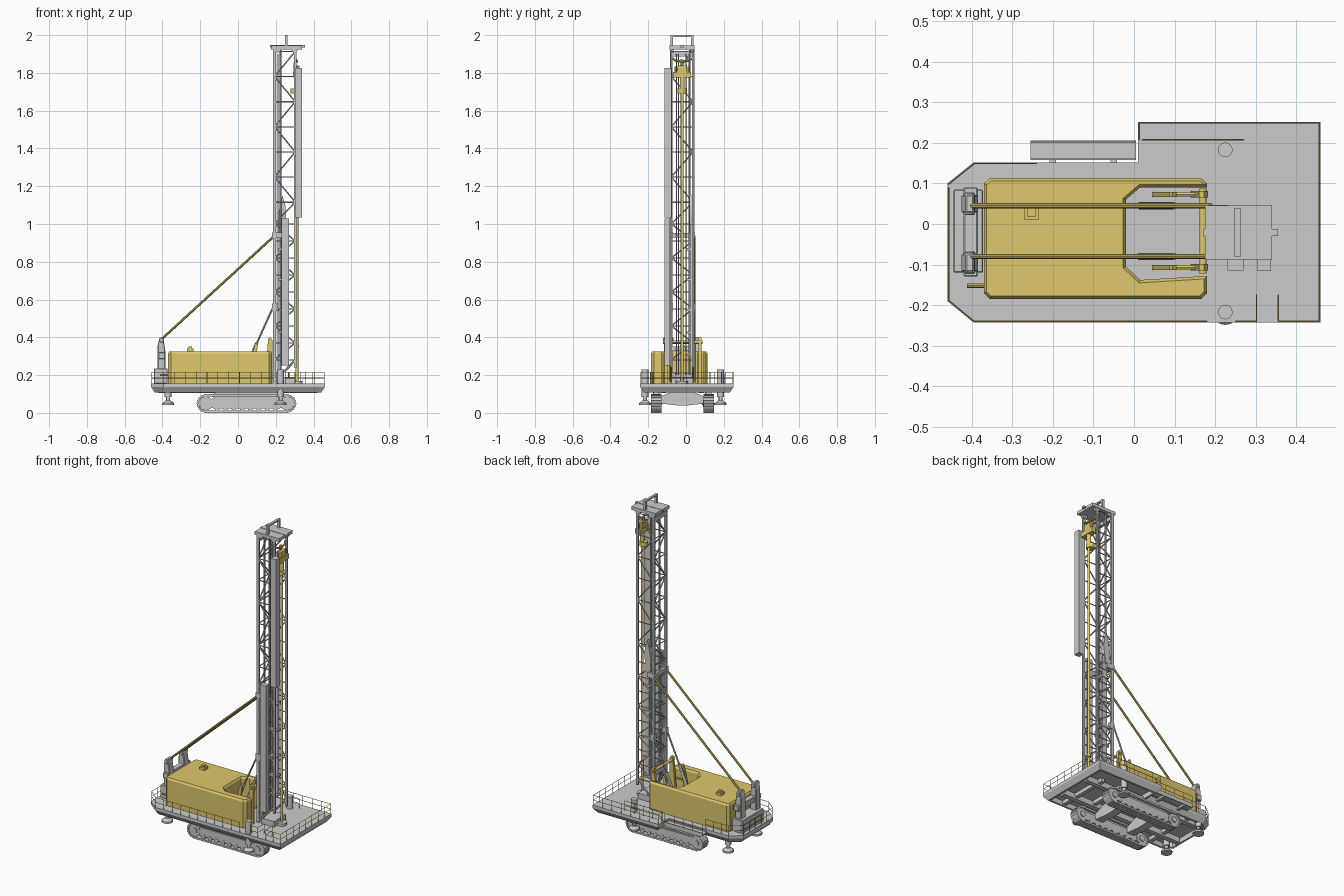
import bpy, bmesh, math
from mathutils import Vector, Matrix

if "Cube" in bpy.data.objects:
    bpy.data.objects.remove(bpy.data.objects["Cube"])

yellow = bpy.data.materials.new("yellow_paint")
yellow.diffuse_color = (0.73, 0.58, 0.15, 1)
yellow.use_nodes = True
yellow.node_tree.nodes["Principled BSDF"].inputs["Base Color"].default_value = yellow.diffuse_color


def finish(name, bm, mat=None, smooth=False, bevel=0):
    bmesh.ops.recalc_face_normals(bm, faces=bm.faces)
    me = bpy.data.meshes.new(name)
    bm.to_mesh(me)
    bm.free()
    ob = bpy.data.objects.new(name, me)
    bpy.context.collection.objects.link(ob)
    if mat:
        me.materials.append(mat)
    if bevel:
        m = ob.modifiers.new("bevel", 'BEVEL')
        m.width, m.segments = bevel, 1
    if smooth:
        bpy.context.view_layer.objects.active = ob
        ob.select_set(True)
        bpy.ops.object.shade_smooth_by_angle()
        ob.select_set(False)
    return ob


def box(bm, x0, x1, y0, y1, z0, z1):
    m = Matrix.Translation(((x0 + x1) / 2, (y0 + y1) / 2, (z0 + z1) / 2)) @ Matrix.Diagonal((x1 - x0, y1 - y0, z1 - z0, 1))
    bmesh.ops.create_cube(bm, size=1, matrix=m)


def rod(bm, p, q, r, n=6, r2=None):
    p, q = Vector(p), Vector(q)
    d = q - p
    m = Matrix.Translation((p + q) / 2) @ d.to_track_quat('Z', 'Y').to_matrix().to_4x4()
    bmesh.ops.create_cone(bm, cap_ends=True, segments=n, radius1=r, radius2=r if r2 is None else r2, depth=d.length, matrix=m)


def path(bm, pts, r, n=5):
    for p, q in zip(pts, pts[1:]):
        rod(bm, p, q, r, n)


def loft(bm, rings, caps=True):
    vs = [[bm.verts.new(p) for p in ring] for ring in rings]
    n = len(vs[0])
    for a, b in zip(vs, vs[1:]):
        for i in range(n):
            bm.faces.new((a[i], a[(i + 1) % n], b[(i + 1) % n], b[i]))
    if caps:
        bm.faces.new(vs[0])
        bm.faces.new(vs[-1])
    else:
        for i in range(n):
            bm.faces.new((vs[-1][i], vs[-1][(i + 1) % n], vs[0][(i + 1) % n], vs[0][i]))


def inset(pts, d):
    # mitred inward offset of a counter-clockwise outline
    out = []
    for i, p in enumerate(pts):
        a, b, c = Vector(pts[i - 1]), Vector(p), Vector(pts[(i + 1) % len(pts)])
        u, v = (b - a).normalized(), (c - b).normalized()
        n1, n2 = Vector((-u.y, u.x)), Vector((-v.y, v.x))
        out.append(b + (n1 + n2) * d / (1 + n1.dot(n2)))
    return out


def at_z(pts, z):
    return [(p[0], p[1], z) for p in pts]


def at_y(pts, y):
    return [(p[0], y, p[1]) for p in pts]


# deck: plate with tapered hollow skirt
outline = [(-.46, -.19), (-.395, -.243), (.46, -.243), (.46, .252), (.01, .252), (.01, .152), (-.395, .152), (-.46, .10)]
bm = bmesh.new()
loft(bm, [at_z(outline, .155), at_z(outline, .138), at_z(inset(outline, .02), .108), at_z(inset(outline, .032), .108), at_z(inset(outline, .032), .138)])
finish("deck", bm)
bm = bmesh.new()
for y in (-.12, .08):
    box(bm, -.42, .42, y - .015, y + .015, .105, .14)
for x in (-.3, -.1, .2, .33):
    box(bm, x - .012, x + .012, -.215, .125, .115, .14)
finish("deck_frame_beams", bm)
bm = bmesh.new()
box(bm, -.255, .005, .16, .204, .135, .145)
for y in (.16, .204):
    box(bm, -.255, .005, y - .002, y + .002, .13, .155)
for x in (-.2, -.05):
    box(bm, x - .008, x + .008, .13, .2, .122, .135)
finish("side_walkway", bm)

# crawler tracks
def stadium(r, x0=-.17, x1=.26, z=.05, n=10):
    return [((x1 if k == 0 else x0) + r * math.sin(math.pi * (i / n + k)), z - r * math.cos(math.pi * (i / n + k))) for k in (0, 1) for i in range(n + 1)]


for name, y0, y1 in (("left", -.185, -.13), ("right", .092, .148)):
    bm = bmesh.new()
    loft(bm, [at_y(stadium(.047), y0), at_y(stadium(.047), y1), at_y(stadium(.038), y1), at_y(stadium(.038), y0)], caps=False)
    for i in range(27):
        x = -.17 + i * .0165
        for z in (.0015, .0985):
            box(bm, x - .006, x + .006, y0, y1, z - .0015, z + .0015)
    for x, s in ((-.17, 1), (.26, -1)):
        for i in range(9):
            a = math.pi * (.5 + (i + .5) / 9) if s == 1 else math.pi * (-.5 + (i + .5) / 9)
            c = Vector((x + .047 * math.cos(a), 0, .05 + .047 * math.sin(a)))
            e = Vector((math.cos(a), 0, math.sin(a))) * .003
            rod(bm, c + Vector((0, y0, 0)) + e * .1, c + Vector((0, y1, 0)) + e * .1, .0028, 4)
    finish(name + "_track_belt", bm)
    bm = bmesh.new()
    loft(bm, [at_y(stadium(.026, -.13, .22), y0 + .008), at_y(stadium(.026, -.13, .22), y1 - .008)])
    for x in (-.17, .26):
        rod(bm, (x, y0 + .005, .05), (x, y1 - .005, .05), .037, 18)
        rod(bm, (x, y0 - .001, .05), (x, y1 + .001, .05), .018, 12)
    for i in range(8):
        x = -.11 + i * .044
        rod(bm, (x, y0 + .006, .024), (x, y1 - .006, .024), .013, 10)
    loft(bm, [at_y([(-.14, .09), (-.1, .122), (.21, .122), (.24, .09), (.2, .06), (-.1, .06)], y) for y in (y0 + .014, y1 - .014)])
    finish(name + "_track_frame", bm)
bm = bmesh.new()
prof = [(-.14, .05), (-.05, .04), (.012, .04), (.1, .05), (.1, .085), (.03, .115), (-.07, .115), (-.14, .085)]
for x in (-.09, .14):
    loft(bm, [[(x - .025, *p) for p in prof], [(x + .025, *p) for p in prof]])
finish("axles", bm)

# levelling jacks
bm = bmesh.new()
for x, y, top in ((.225, -.217, .23), (.225, .183, .23), (-.37, -.158, .15), (-.37, .118, .15)):
    rod(bm, (x, y, .085), (x, y, top), .018, 16)
    rod(bm, (x, y, .05), (x, y, .09), .011, 12)
    rod(bm, (x, y, .052), (x, y, .066), .03, 16, .014)
    rod(bm, (x, y, .042), (x, y, .052), .032, 16)
finish("jacks", bm, smooth=True)

# machinery house, U shaped around the mast foot, chamfered roof edge
house = [(-.37, -.17), (-.355, -.185), (.165, -.185), (.18, -.17), (.18, -.128), (.015, -.138), (-.02, -.105),
         (-.02, .06), (.015, .09), (.18, .09), (.18, .10), (.165, .113), (-.355, .113), (-.37, .10)]
bm = bmesh.new()
loft(bm, [at_z(house, .155), at_z(house, .315), at_z(inset(house, .007), .326)])
finish("machinery_house", bm, yellow)
bm = bmesh.new()
box(bm, -.27, -.235, .01, .045, .322, .342)
box(bm, -.262, -.243, .017, .038, .34, .352)
rod(bm, (-.412, -.152, .2), (-.365, -.152, .2), .006, 10)
finish("roof_vent_and_exhaust", bm, yellow)

# rear rest frame that carries the mast struts
bm = bmesh.new()
box(bm, -.445, -.372, -.12, .085, .155, .235)
for y in (-.095, .05):
    loft(bm, [at_y([(-.425, .155), (-.385, .155), (-.385, .33), (-.395, .40), (-.415, .40), (-.425, .36)], y + s) for s in (-.022, .022)])
    rod(bm, (-.405, y - .028, .385), (-.405, y + .028, .385), .013, 12)
box(bm, -.42, -.385, -.13, .09, .285, .32)
finish("rear_rest_frame", bm, bevel=.003)

# mast struts, raising cylinders and A-frame
bm = bmesh.new()
for y in (-.08, .045):
    rod(bm, (-.405, y, .39), (.19, y, .935), .0065, 10)
finish("mast_struts", bm, yellow, smooth=True)
bm = bmesh.new()
for y in (-.08, .045):
    rod(bm, (.015, y, .165), (.10, y, .37), .009, 12)
    rod(bm, (.10, y, .37), (.188, y, .565), .005, 10)
finish("raising_cylinders", bm, smooth=True)
bm = bmesh.new()
for y in (-.107, .073):
    loft(bm, [at_y([(.14, .155), (.182, .155), (.182, .385), (.172, .40), (.16, .395)], y + s) for s in (-.008, .008)])
    loft(bm, [at_y([(.045, .155), (.075, .155), (.105, .36), (.095, .37), (.088, .36)], y + s) for s in (-.006, .006)])
    rod(bm, (.07, y, .27), (.15, y, .27), .006)
rod(bm, (.17, -.122, .375), (.17, .088, .375), .009, 12)
finish("mast_a_frame", bm, yellow)

# lattice mast: chords, zigzag bracing on three sides
YL, YR, XB, XF = -.078, .038, .193, .303
bm = bmesh.new()
for y in (YL, YR):
    box(bm, XB - .008, XB + .008, y - .007, y + .007, .16, 1.93)
    box(bm, XF - .006, XF + .006, y - .005, y + .005, .24, 1.93)
    rod(bm, (XB, y, .165), (XF, y, .28), .006)
finish("mast_chords", bm)
bm = bmesh.new()
levels = [.28 + .09 * i for i in range(9)] + [1.115 + .133 * i for i in range(7)]
for i, z in enumerate(levels):
    for y in (YL, YR):
        rod(bm, (XB, y, z), (XF, y, z), .0032, 5)
    rod(bm, (XB, YL, z), (XB, YR, z), .0032, 5)
    if i:
        w = levels[i - 1]
        a, b = (XB, XF) if i % 2 else (XF, XB)
        for y in (YL, YR):
            rod(bm, (a, y, w), (b, y, z), .0042, 5)
        a, b = (YL, YR) if i % 2 else (YR, YL)
        rod(bm, (XB, a, w), (XB, b, z), .0042, 5)
finish("mast_bracing", bm)
bm = bmesh.new()
for z in (.2, .34, .94, 1.9):
    box(bm, XB - .009, XB + .009, YL, YR, z - .012, z + .012)
for y in (YL, YR):
    box(bm, XB - .012, XB + .04, y - .009, y + .009, .925, .955)
    box(bm, XB - .012, XB + .02, y - .009, y + .009, .54, .58)
finish("mast_collars", bm)
bm = bmesh.new()
for y in (-.05, -.04, .0, .012):
    rod(bm, (.212, y, .2), (.212, y, 1.9), .0025, 5)
rod(bm, (.225, .02, .2), (.225, .02, 1.92), .005, 8)
finish("hose_lines", bm)

# cable guides and pipe rack
bm = bmesh.new()
box(bm, .303, .338, -.115, -.076, 1.035, 1.825)
finish("upper_cable_guide", bm)
bm = bmesh.new()
box(bm, .23, .27, -.115, -.086, .25, 1.03)
finish("lower_cable_guide", bm)
bm = bmesh.new()
loft(bm, [at_y([(.215, .95), (.24, .95), (.255, 1.05), (.25, 1.1), (.235, 1.15), (.222, 1.1), (.21, 1.03)], y) for y in (.018, .042)])
box(bm, .228, .258, .02, .036, .3, 1.0)
for z in (.3, .42, .54, .7, .86):
    box(bm, .215, .265, .0, .04, z, z + .012)
finish("pipe_rack", bm)

# crown platform with sheaves and top gate
bm = bmesh.new()
box(bm, .175, .34, -.088, .046, 1.925, 1.945)
box(bm, .17, .355, -.03, -.012, 1.935, 1.947)
for y in (-.075, .033):
    box(bm, .248, .262, y - .006, y + .006, 1.945, 2.0)
    for x in (.21, .3):
        rod(bm, (x, y - .009, 1.925), (x, y + .009, 1.925), .017, 14)
box(bm, .248, .262, -.081, .039, 1.99, 2.0)
finish("crown", bm)

# drill string and rotary head
PX, PY = .312, -.02
bm = bmesh.new()
rod(bm, (PX, PY, .16), (PX, PY, 1.78), .0078, 14)
rod(bm, (PX, PY, .345), (PX, PY, .36), .011, 14)
finish("drill_pipe", bm, yellow, smooth=True)
bm = bmesh.new()
box(bm, .292, .328, -.068, .026, 1.775, 1.805)
box(bm, .295, .325, -.045, .004, 1.80, 1.84)
for y in (-.055, -.035, -.005, .015):
    rod(bm, (.31, y, 1.80), (.31, y, 1.835), .007, 10)
rod(bm, (PX, PY, 1.70), (PX, PY, 1.78), .013, 14)
rod(bm, (PX - .01, PY, 1.69), (PX - .01, PY, 1.718), .024, 14)
path(bm, [(.3, -.07, 1.875), (.31, -.055, 1.865), (.312, -.02, 1.86), (.31, .015, 1.865), (.3, .03, 1.875)], .006, 8)
rod(bm, (.3, -.02, 1.83), (.305, -.02, 1.87), .008, 8)
finish("rotary_head", bm, yellow)
bm = bmesh.new()
rod(bm, (PX, PY, .155), (PX, PY, .17), .03, 16)
box(bm, .21, .3, YL, YR, .155, .19)
finish("mast_foot_table", bm)

# hand rails around the deck
def rail(bm, pts, z=.155, h=.06):
    for p, q in zip(pts, pts[1:]):
        p, q = Vector((*p, z)), Vector((*q, z))
        n = max(1, round((q - p).length / .06))
        for i in range(n + 1):
            c = p.lerp(q, i / n)
            rod(bm, c, c + Vector((0, 0, h)), .0017, 4)
        for k in (.5, 1):
            rod(bm, p + Vector((0, 0, h * k)), q + Vector((0, 0, h * k)), .0017, 4)


bm = bmesh.new()
for run in ([(-.457, .09), (-.457, -.188), (-.394, -.24), (.18, -.24)],
            [(.25, -.24), (.302, -.24), (.302, -.175)],
            [(.356, -.175), (.356, -.24), (.457, -.24), (.457, .249), (.013, .249), (.013, .207)],
            [(-.24, .149), (-.394, .149), (-.457, .098)], [(.02, .208), (.27, .208)]):
    rail(bm, run)
rail(bm, [(-.253, .202), (.003, .202)], .145)
finish("hand_rails", bm, yellow)
